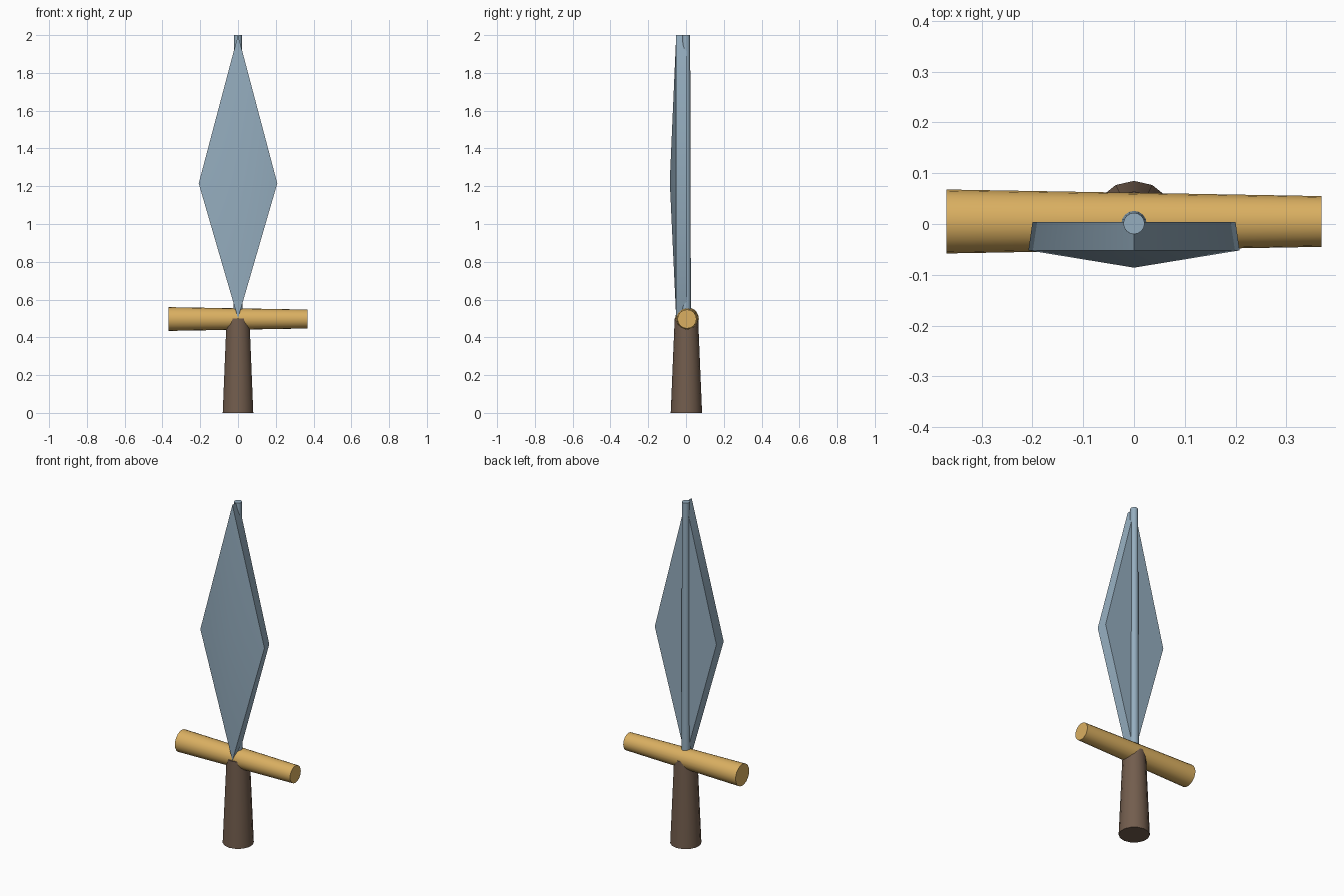
import bpy, bmesh, math

if "Cube" in bpy.data.objects:
    bpy.data.objects.remove(bpy.data.objects["Cube"])


def material(name, rgb):
    m = bpy.data.materials.new(name)
    m.diffuse_color = (*rgb, 1)
    m.use_nodes = True
    m.node_tree.nodes["Principled BSDF"].inputs["Base Color"].default_value = m.diffuse_color
    return m


def finish(ob, name, mat):
    ob.name = name
    ob.data.materials.append(mat)
    bpy.ops.object.select_all(action='DESELECT')
    ob.select_set(True)
    bpy.context.view_layer.objects.active = ob
    bpy.ops.object.shade_smooth_by_angle(angle=math.radians(40))


def tapered(name, sides, r1, r2, length, loc, mat, rot=(0, 0, 0)):
    bpy.ops.mesh.primitive_cone_add(vertices=sides, radius1=r1, radius2=r2,
                                    depth=length, location=loc, rotation=rot)
    finish(bpy.context.object, name, mat)


steel = material("steel", (0.30, 0.42, 0.52))
brass = material("brass", (0.70, 0.43, 0.12))
leather = material("leather", (0.17, 0.11, 0.075))

# grip, crossguard and the rod running up the back of the blade
tapered("grip", 14, 0.083, 0.062, 0.5, (0, 0.002, 0.25), leather)
tapered("crossguard", 20, 0.063, 0.05, 0.738, (0, 0.005, 0.497), brass,
        (0, math.pi / 2, 0))
tapered("blade_rod", 16, 0.025, 0.021, 1.5, (0, 0.001, 1.25), steel)

# diamond blade: flat back, straight rim and shallow pyramid front
bm = bmesh.new()


def diamond(half_width, y):
    return [bm.verts.new((x, y, z)) for x, z in
            ((0, 0.5), (half_width, 1.215), (0, 2.0), (-half_width, 1.215))]


back = diamond(0.2, 0.004)
rim = diamond(0.208, -0.052)
peak = bm.verts.new((0, -0.086, 1.225))
bm.faces.new(back)
for i in range(4):
    j = (i + 1) % 4
    bm.faces.new((back[i], back[j], rim[j], rim[i]))
    bm.faces.new((rim[i], rim[j], peak))
bmesh.ops.recalc_face_normals(bm, faces=bm.faces)
mesh = bpy.data.meshes.new("blade")
bm.to_mesh(mesh)
bm.free()
blade = bpy.data.objects.new("blade", mesh)
bpy.context.collection.objects.link(blade)
finish(blade, "blade", steel)
